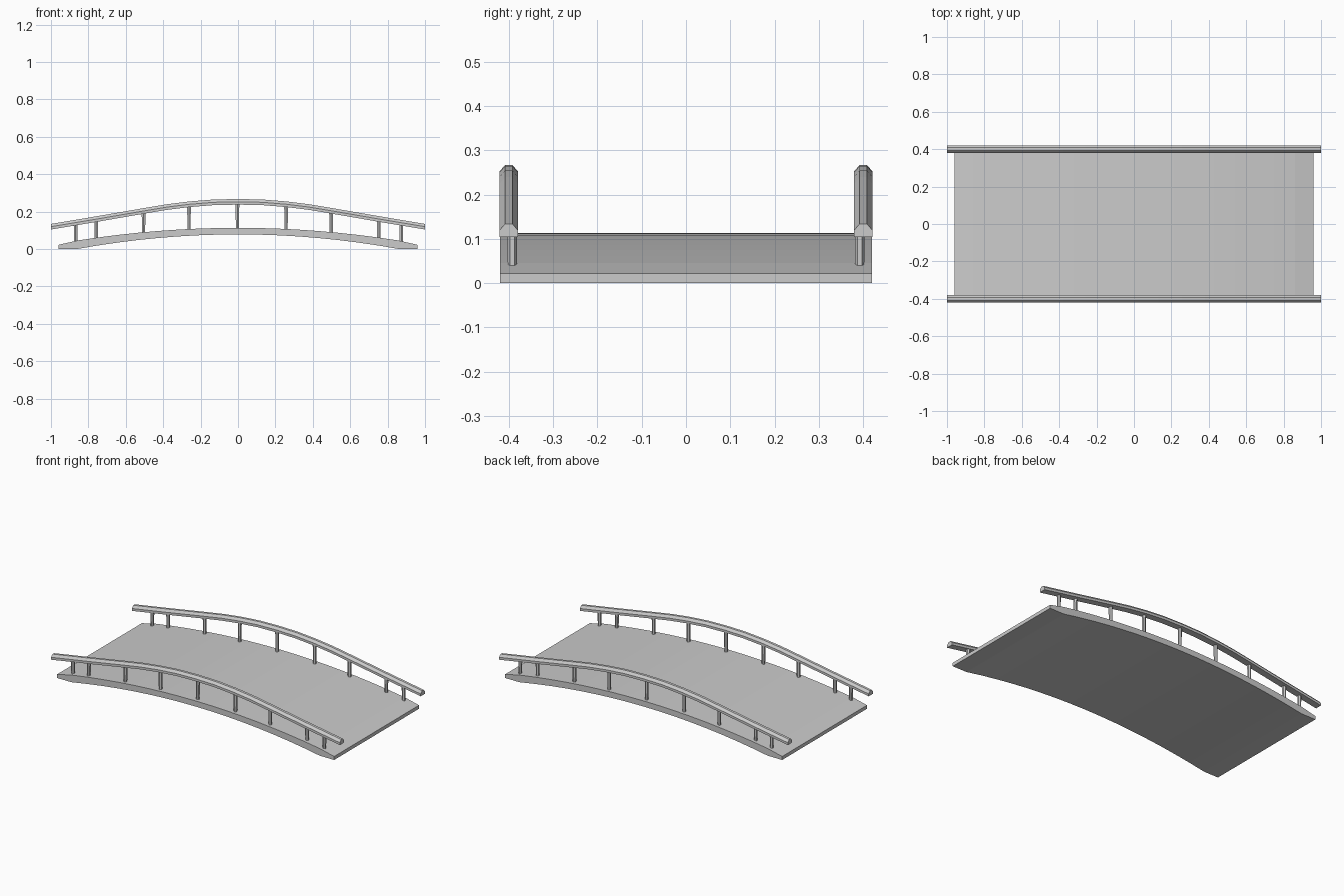
import bpy, bmesh, math

if "Cube" in bpy.data.objects:
    bpy.data.objects.remove(bpy.data.objects["Cube"])


def loft(name, sections):
    """Skin a list of matching closed cross-sections and cap both ends."""
    bm = bmesh.new()
    rings = [[bm.verts.new(p) for p in s] for s in sections]
    n = len(rings[0])
    for a, b in zip(rings, rings[1:]):
        for i in range(n):
            j = (i + 1) % n
            bm.faces.new((a[i], a[j], b[j], b[i]))
    bm.faces.new(rings[0])
    bm.faces.new(rings[-1])
    bmesh.ops.recalc_face_normals(bm, faces=bm.faces)
    me = bpy.data.meshes.new(name)
    bm.to_mesh(me)
    bm.free()
    ob = bpy.data.objects.new(name, me)
    bpy.context.collection.objects.link(ob)
    return ob


def deck_top(x):
    a = abs(x)
    if a > 0.86:
        return 0.045 - 0.23 * (a - 0.86)
    return 0.113 - 0.068 * (a / 0.86) ** 2


def deck_bottom(x):
    return max(0.0, 0.078 * (1 - (x / 0.86) ** 2))


def rail_z(x):
    """Rail underside: round crown easing into nearly straight ends."""
    pts = [(0, 0.237), (0.13, 0.2345), (0.26, 0.224), (0.38, 0.209), (0.5, 0.189),
           (0.755, 0.145), (0.875, 0.125), (1.0, 0.104)]
    a = abs(x)
    for (x0, z0), (x1, z1) in zip(pts, pts[1:]):
        if a <= x1:
            return z0 + (z1 - z0) * (a - x0) / (x1 - x0)
    return pts[-1][1]


# Arched deck with flattened feet
W = 0.42
xs = [-0.96] + [-0.86 + 1.72 * i / 16 for i in range(17)] + [0.96]
loft("deck", [[(x, -W, deck_bottom(x)), (x, W, deck_bottom(x)),
               (x, W, deck_top(x)), (x, -W, deck_top(x))] for x in xs])

# Handrail cross-section: flat base, chamfered top
profile = [(-0.021, 0.0), (-0.021, 0.015), (-0.008, 0.030),
           (0.008, 0.030), (0.021, 0.015), (0.021, 0.0)]
rail_half = [0.13, 0.26, 0.38, 0.5, 0.755, 1.0]
rail_xs = [-x for x in reversed(rail_half)] + [0] + rail_half
post_xs = [-0.868, -0.758, -0.505, -0.262, -0.003, 0.257, 0.498, 0.753, 0.873]

for side, label in ((-1, "front"), (1, "back")):
    loft(label + "_handrail",
         [[(x, side * 0.4 + y, rail_z(x) + z) for y, z in profile] for x in rail_xs])
    # Slightly tapered posts under the rail
    for k, px in enumerate(post_xs):
        z0, z1 = deck_top(px) - 0.008, rail_z(px) + 0.012
        rings = []
        for z, r in ((z0, 0.010), (z1 - 0.03, 0.011), (z1, 0.0125)):
            rings.append([(px + r * math.cos(math.pi * (i + 0.5) / 3),
                           side * 0.392 + r * math.sin(math.pi * (i + 0.5) / 3), z)
                          for i in range(6)])
        loft(f"{label}_post_{k + 1}", rings)
